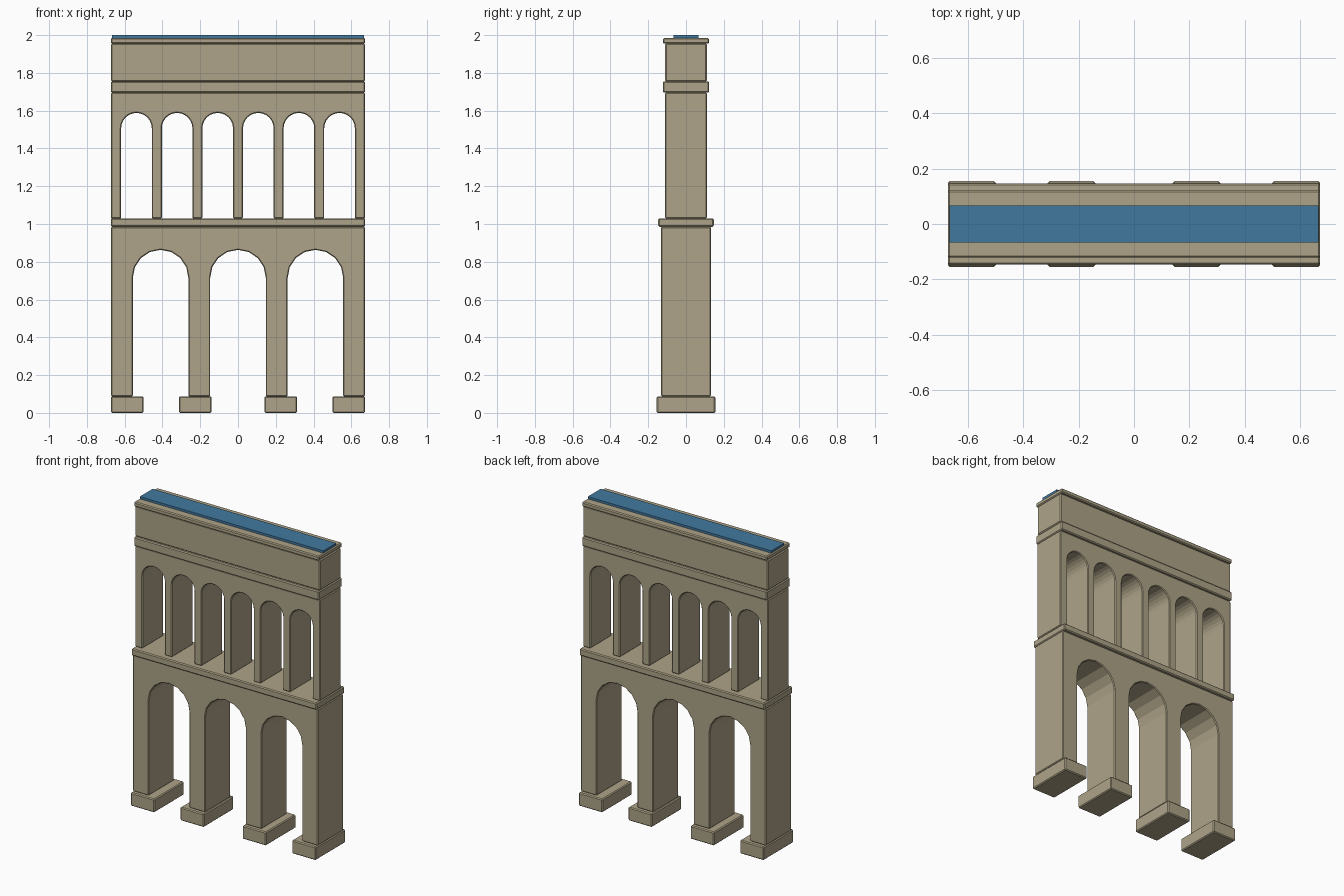
import bpy, bmesh, math

if "Cube" in bpy.data.objects:
    bpy.data.objects.remove(bpy.data.objects["Cube"])

HALF = 0.673  # half of the overall width


def material(name, rgb):
    m = bpy.data.materials.new(name)
    m.diffuse_color = (*rgb, 1)
    m.use_nodes = True
    m.node_tree.nodes["Principled BSDF"].inputs["Base Color"].default_value = m.diffuse_color
    return m


stone = material("sandstone", (0.423, 0.371, 0.246))
water = material("water_blue", (0.054, 0.191, 0.352))


def finish(name, bm, mat, bevel):
    bmesh.ops.recalc_face_normals(bm, faces=bm.faces)
    mesh = bpy.data.meshes.new(name)
    bm.to_mesh(mesh)
    bm.free()
    mesh.materials.append(mat)
    ob = bpy.data.objects.new(name, mesh)
    bpy.context.collection.objects.link(ob)
    if bevel:
        mod = ob.modifiers.new("worn_edges", 'BEVEL')
        mod.width, mod.segments = bevel, 1
        mod.limit_method, mod.angle_limit = 'ANGLE', math.radians(50)
    return ob


def block(name, x0, x1, depth, z0, z1, mat=stone, bevel=0.006):
    bm = bmesh.new()
    bmesh.ops.create_cube(bm, size=1)
    for v in bm.verts:
        v.co = (x0 if v.co.x < 0 else x1, 2 * depth * v.co.y,
                z0 if v.co.z < 0 else z1)
    return finish(name, bm, mat, bevel)


def arcade(name, centres, radius, spring, z0, z1, depth, segments):
    # wall outline with open-bottomed round arches, extruded through its depth
    pts = [(-HALF, z1), (-HALF, z0)]
    for c in centres:
        pts.append((c - radius, z0))
        for i in range(segments + 1):
            a = math.pi * (1 - i / segments)
            pts.append((c + radius * math.cos(a), spring + radius * math.sin(a)))
        pts.append((c + radius, z0))
    pts += [(HALF, z0), (HALF, z1)]
    bm = bmesh.new()
    face = bm.faces.new([bm.verts.new((x, -depth, z)) for x, z in pts])
    ext = bmesh.ops.extrude_face_region(bm, geom=[face], use_keep_orig=True)
    verts = [g for g in ext["geom"] if isinstance(g, bmesh.types.BMVert)]
    bmesh.ops.translate(bm, verts=verts, vec=(0, 2 * depth, 0))
    return finish(name, bm, stone, 0.005)


# pier footings
for i, (x0, x1) in enumerate([(-HALF, -0.5), (-0.312, -0.14), (0.14, 0.312), (0.5, HALF)]):
    block(f"pier_footing_{i + 1}", x0, x1, 0.155, 0, 0.088)

# two arcaded storeys
arcade("lower_arcade", [-0.41, 0, 0.41], 0.147, 0.716, 0.088, 0.985, 0.132, 8)
arcade("upper_arcade", [0.215 * (i - 2.5) for i in range(6)],
       0.081, 1.507, 1.03, 1.695, 0.11, 12)

# string courses, channel wall and coping
block("lower_cornice", -HALF, HALF, 0.147, 0.985, 1.03)
block("upper_cornice", -HALF, HALF, 0.122, 1.695, 1.755)
block("channel_wall", -HALF, HALF, 0.11, 1.755, 1.955)
block("coping", -HALF, HALF, 0.122, 1.955, 1.985)

# water strip
block("water_strip", -0.667, 0.667, 0.067, 1.98, 2.0, water, 0)
